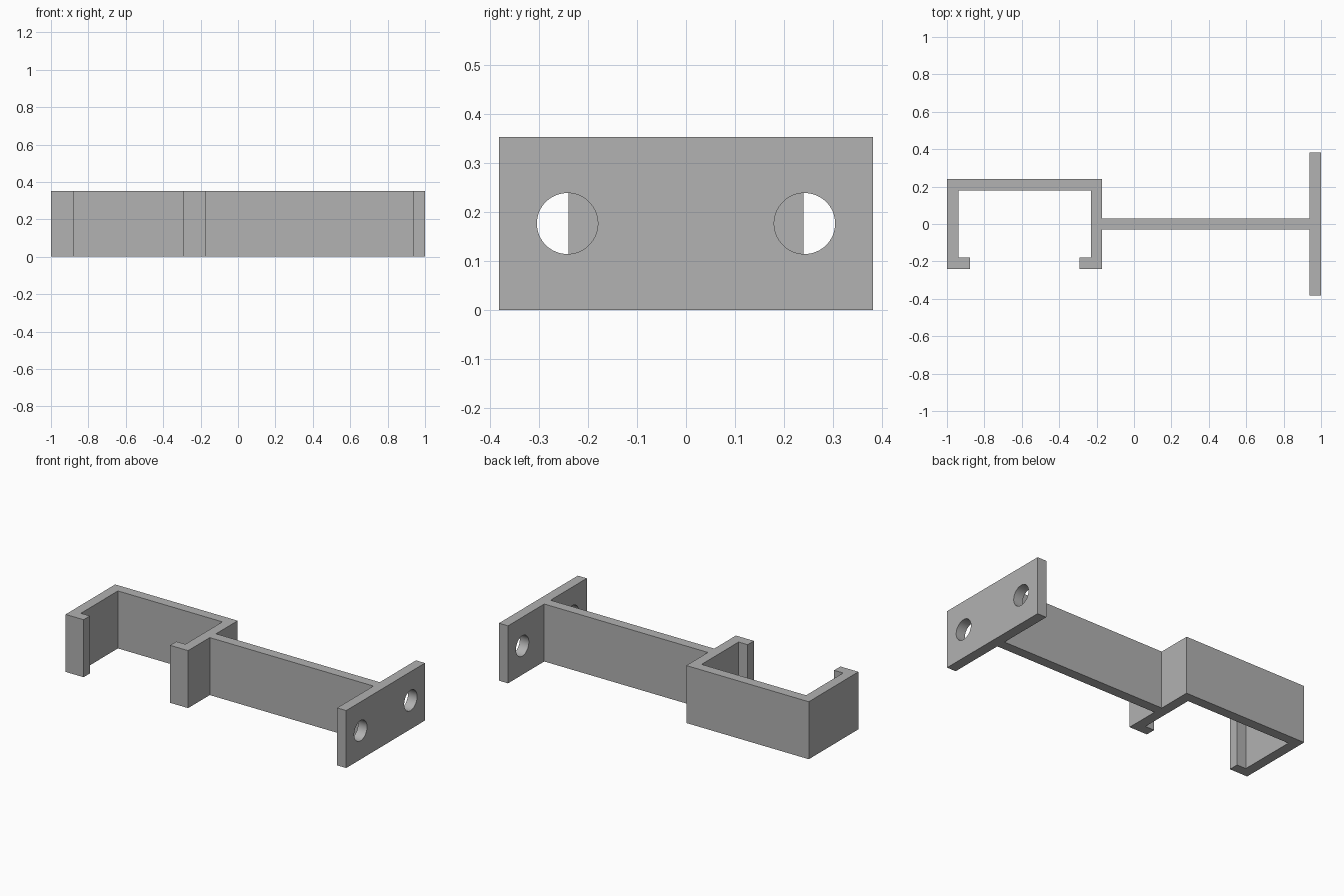
import bpy, bmesh, math

cube = bpy.data.objects.get("Cube")
if cube:
    bpy.data.objects.remove(cube, do_unlink=True)

HEIGHT = 0.352
WALL = 0.061
CLIP_Y = 0.24      # half depth of the clip
CLIP_X = -0.17     # clip side that meets the arm
ARM_Y = WALL / 2
PLATE_Y = 0.381
LIP = 0.122
HOLE_Y, HOLE_R = 0.242, 0.0622

grey = bpy.data.materials.new("plain grey")
grey.use_nodes = True
colour = (0.445, 0.445, 0.445, 1)
grey.diffuse_color = colour
grey.node_tree.nodes["Principled BSDF"].inputs["Base Color"].default_value = colour

# Bracket outline: open clip, arm and end plate in one continuous profile
outline = [
    (-1, -CLIP_Y), (-1 + LIP, -CLIP_Y), (-1 + LIP, -CLIP_Y + WALL),
    (-1 + WALL, -CLIP_Y + WALL), (-1 + WALL, CLIP_Y - WALL),
    (CLIP_X - WALL, CLIP_Y - WALL), (CLIP_X - WALL, -CLIP_Y + WALL),
    (CLIP_X - LIP, -CLIP_Y + WALL), (CLIP_X - LIP, -CLIP_Y), (CLIP_X, -CLIP_Y),
    (CLIP_X, -ARM_Y), (1 - WALL, -ARM_Y), (1 - WALL, -PLATE_Y), (1, -PLATE_Y),
    (1, PLATE_Y), (1 - WALL, PLATE_Y), (1 - WALL, ARM_Y), (CLIP_X, ARM_Y),
    (CLIP_X, CLIP_Y), (-1, CLIP_Y),
]
bm = bmesh.new()
base = bm.faces.new([bm.verts.new((x, y, 0)) for x, y in outline])
top = bmesh.ops.extrude_face_region(bm, geom=[base])["geom"]
bmesh.ops.translate(bm, vec=(0, 0, HEIGHT),
                    verts=[v for v in top if isinstance(v, bmesh.types.BMVert)])
bmesh.ops.recalc_face_normals(bm, faces=bm.faces)
mesh = bpy.data.meshes.new("clip_bracket")
bm.to_mesh(mesh)
bm.free()
mesh.materials.append(grey)
bracket = bpy.data.objects.new("clip_bracket", mesh)
bpy.context.collection.objects.link(bracket)

# Two screw holes through the end plate
cutters = []
for side, y in (("front", -HOLE_Y), ("back", HOLE_Y)):
    bpy.ops.mesh.primitive_cylinder_add(
        vertices=64, radius=HOLE_R, depth=WALL * 3,
        location=(1 - WALL / 2, y, HEIGHT / 2), rotation=(0, math.pi / 2, 0))
    cutter = bpy.context.object
    cutter.name = side + "_hole_cutter"
    cutter.hide_render = True
    cutter.data.materials.append(grey)
    cut = bracket.modifiers.new(side + "_screw_hole", 'BOOLEAN')
    cut.operation, cut.solver, cut.object = 'DIFFERENCE', 'EXACT', cutter
    cutters.append(cutter)

bpy.ops.object.select_all(action='DESELECT')
bracket.select_set(True)
bpy.context.view_layer.objects.active = bracket
for cut in list(bracket.modifiers):
    bpy.ops.object.modifier_apply(modifier=cut.name)
for cutter in cutters:
    bpy.data.objects.remove(cutter, do_unlink=True)
bpy.ops.object.shade_smooth_by_angle(angle=math.radians(30))
